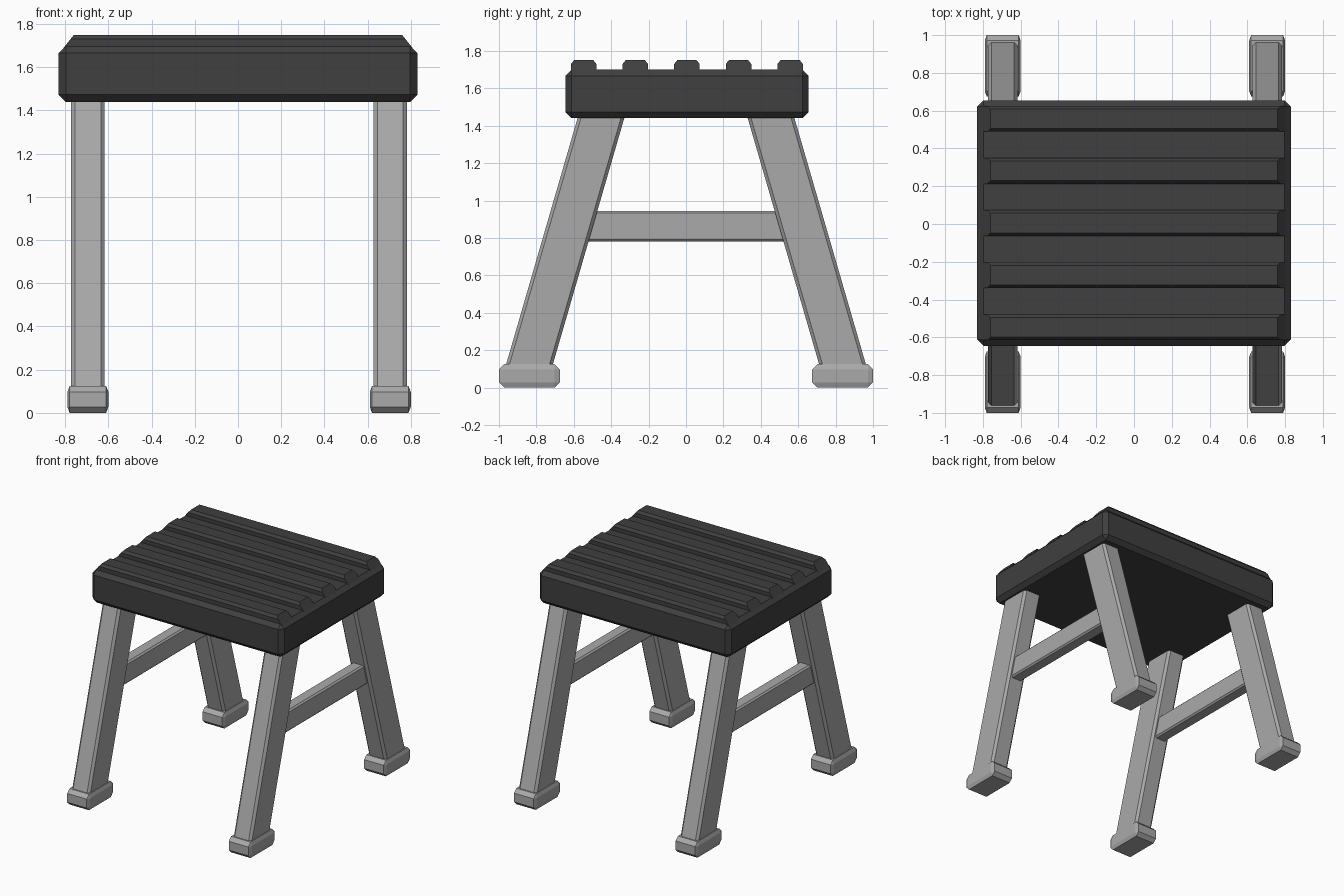
import bpy, bmesh
from mathutils import Vector

cube = bpy.data.objects.get("Cube")
if cube:
    bpy.data.objects.remove(cube, do_unlink=True)


def make_material(name, value):
    mat = bpy.data.materials.new(name)
    mat.use_nodes = True
    colour = (value, value, value, 1)
    mat.diffuse_color = colour
    mat.node_tree.nodes["Principled BSDF"].inputs["Base Color"].default_value = colour
    return mat


dark = make_material("dark_charcoal", 0.05)
grey = make_material("light_grey", 0.40)


def block(name, low, high, bevel, mat, shape=None):
    """Bevelled box between two corners; shape moves each vertex afterwards."""
    low, high = Vector(low), Vector(high)
    bm = bmesh.new()
    bmesh.ops.create_cube(bm, size=1)
    for v in bm.verts:
        v.co = (low + high) / 2 + v.co * (high - low)
    if bevel:
        bmesh.ops.bevel(bm, geom=bm.edges[:], offset=bevel, segments=1,
                        profile=0.5, affect='EDGES')
    if shape:
        for v in bm.verts:
            v.co = shape(v.co)
    bmesh.ops.recalc_face_normals(bm, faces=bm.faces[:])
    mesh = bpy.data.meshes.new(name)
    bm.to_mesh(mesh)
    bm.free()
    mesh.materials.append(mat)
    obj = bpy.data.objects.new(name, mesh)
    bpy.context.collection.objects.link(obj)
    return obj


# Seat slab
block("seat", (-0.83, -0.645, 1.44), (0.83, 0.655, 1.70), 0.033, dark)


# Raised slats with sloping ends and chamfered long edges
def slat(name, y):
    profile = [(-0.068, 1.69), (-0.068, 1.73), (-0.052, 1.75),
               (0.052, 1.75), (0.068, 1.73), (0.068, 1.69)]
    bm = bmesh.new()
    ends = []
    for side in (-1, 1):
        ring = [bm.verts.new((side * (0.80 - 0.8 * (z - 1.70)), y + dy, z))
                for dy, z in profile]
        ends.append(ring)
        bm.faces.new(ring)
    a, b = ends
    for i in range(len(profile)):
        j = (i + 1) % len(profile)
        bm.faces.new((a[i], a[j], b[j], b[i]))
    bmesh.ops.recalc_face_normals(bm, faces=bm.faces[:])
    mesh = bpy.data.meshes.new(name)
    bm.to_mesh(mesh)
    bm.free()
    mesh.materials.append(dark)
    bpy.context.collection.objects.link(bpy.data.objects.new(name, mesh))


for i in range(5):
    slat(f"seat_slat_{i + 1}", 0.005 + (i - 2) * 0.276)

# Splayed legs, feet and side rails
for side, x in (("right", -0.695), ("left", 0.705)):
    for end, s in (("front", -1), ("back", 1)):
        def splay(co, s=s):
            return Vector((co.x, co.y - s * 0.29 * (co.z - 0.13), co.z))

        y = s * 0.835
        block(f"{end}_{side}_leg", (x - 0.078, y - 0.125, 0.08),
              (x + 0.078, y + 0.125, 1.50), 0.018, grey, splay)

        # Foot: wide chamfers on its ends, narrow ones on its sides
        def slim(co, x=x):
            return Vector((x + (co.x - x) * 0.095 / 0.25, co.y, co.z))

        block(f"{end}_{side}_foot", (x - 0.25, s * 0.8375 - 0.1625, 0),
              (x + 0.25, s * 0.8375 + 0.1625, 0.125), 0.028, grey, slim)

    block(f"{side}_side_rail", (x - 0.05, -0.54, 0.78),
          (x + 0.05, 0.54, 0.945), 0.012, grey)
